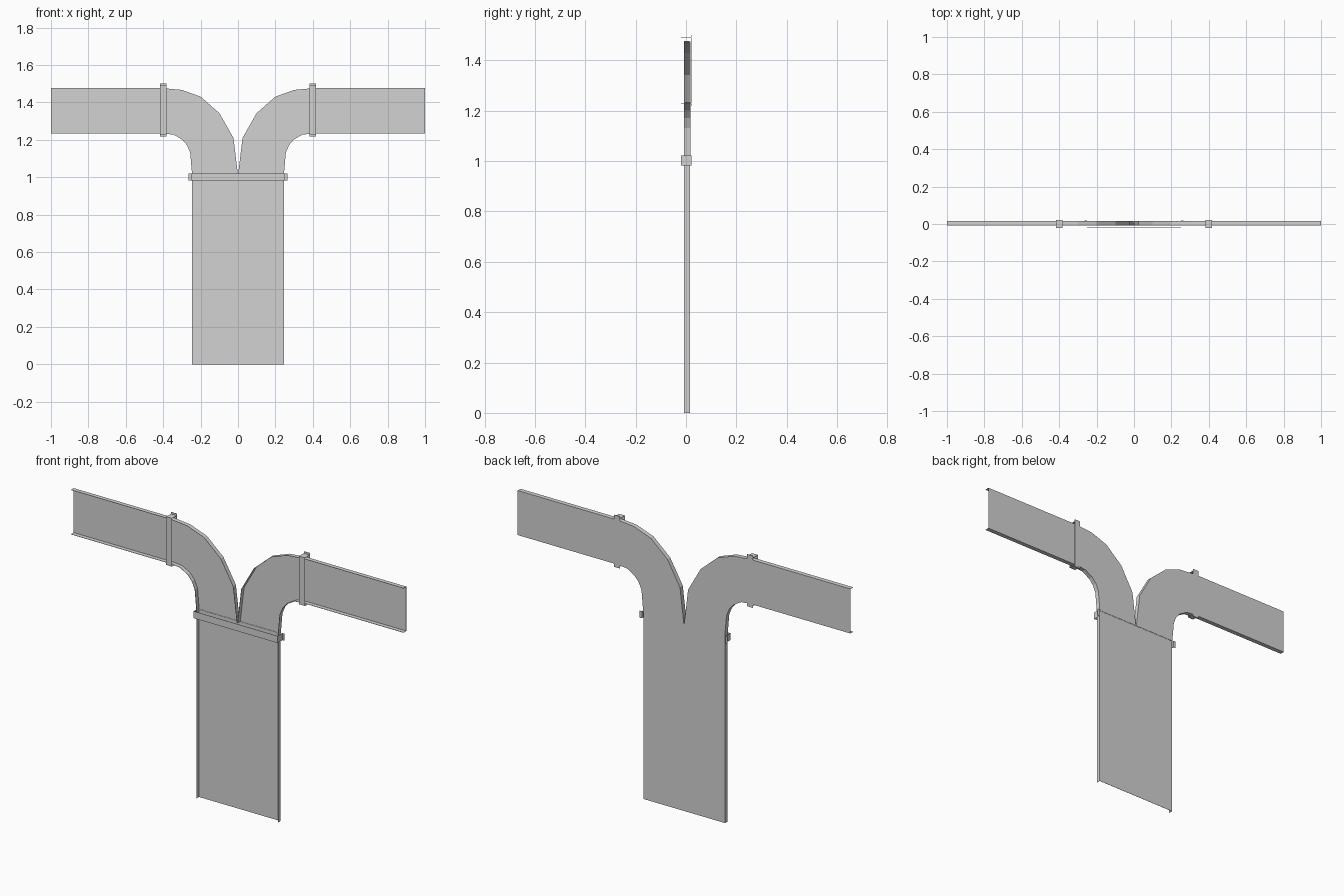
import bpy
import bmesh

cube = bpy.data.objects.get("Cube")
if cube:
    bpy.data.objects.remove(cube, do_unlink=True)

# One galvanised sheet metal colour
steel = bpy.data.materials.new("light_grey_steel")
steel.use_nodes = True
colour = (0.65, 0.65, 0.65, 1)
steel.diffuse_color = colour
steel.node_tree.nodes["Principled BSDF"].inputs["Base Color"].default_value = colour

BACK, FRONT = 0.0145, -0.007       # depth of the trunk tray
STEP = 0.002                       # branches sit slightly behind the trunk
BAND_BACK, BAND_FRONT = 0.0202, -0.0202  # depth of the joint bands
GAUGE = 0.0016


def sheet(name, stations):
    """Loft thin sheet metal through matching rows of points."""
    bm = bmesh.new()
    rows = [[bm.verts.new(p) for p in row] for row in stations]
    for a, b in zip(rows, rows[1:]):
        for i in range(len(a) - 1):
            bm.faces.new((a[i], a[i + 1], b[i + 1], b[i]))
    bmesh.ops.recalc_face_normals(bm, faces=bm.faces)
    mesh = bpy.data.meshes.new(name)
    bm.to_mesh(mesh)
    bm.free()
    mesh.materials.append(steel)
    obj = bpy.data.objects.new(name, mesh)
    bpy.context.collection.objects.link(obj)
    solid = obj.modifiers.new("gauge", "SOLIDIFY")
    solid.thickness = GAUGE
    solid.offset = 0


def channel(name, edge_a, edge_b, back):
    """Open-fronted tray between two edge lines given as (x, z)."""
    sheet(name, [
        [(ax, FRONT, az), (ax, back, az), (bx, back, bz), (bx, FRONT, bz)]
        for (ax, az), (bx, bz) in zip(edge_a, edge_b)])


def band_profile(low, high, ear):
    """Hat section: ears at the back, cover across the front."""
    return [(low - ear, BAND_BACK), (low, BAND_BACK), (low, BAND_FRONT),
            (high, BAND_FRONT), (high, BAND_BACK), (high + ear, BAND_BACK)]


# Main trunk and its joint band
channel("trunk_tray", [(-0.245, 0), (-0.245, 1.02)], [(0.245, 0), (0.245, 1.02)], BACK)
trunk_band = band_profile(-0.252, 0.252, 0.012)
sheet("trunk_joint_band", [[(u, y, z) for u, y in trunk_band] for z in (0.983, 1.021)])

# Curved elbow edges
outer = [(0.002, 1.02), (0.025, 1.21), (0.1, 1.342), (0.2, 1.43), (0.3, 1.466), (0.4, 1.475)]
inner = [(0.245, 1.02), (0.255, 1.132), (0.272, 1.172), (0.298, 1.202), (0.345, 1.229), (0.4, 1.234)]

# Both branches: elbow, straight arm and joint band
for side, s in (("left", 1), ("right", -1)):
    channel(side + "_elbow", [(s * x, z) for x, z in outer],
            [(s * x, z) for x, z in inner], BACK + STEP)
    channel(side + "_arm", [(s * 0.4, 1.475), (s, 1.475)],
            [(s * 0.4, 1.234), (s, 1.234)], BACK + STEP)
    arm_band = band_profile(1.229, 1.49, 0.011)
    ends = (s * 0.382, s * 0.418)
    sheet(side + "_joint_band", [[(x, y, u) for u, y in arm_band] for x in ends])
    sheet(side + "_joint_backplate",
          [[(x, BAND_BACK, 1.229), (x, BAND_BACK, 1.49)] for x in ends])
